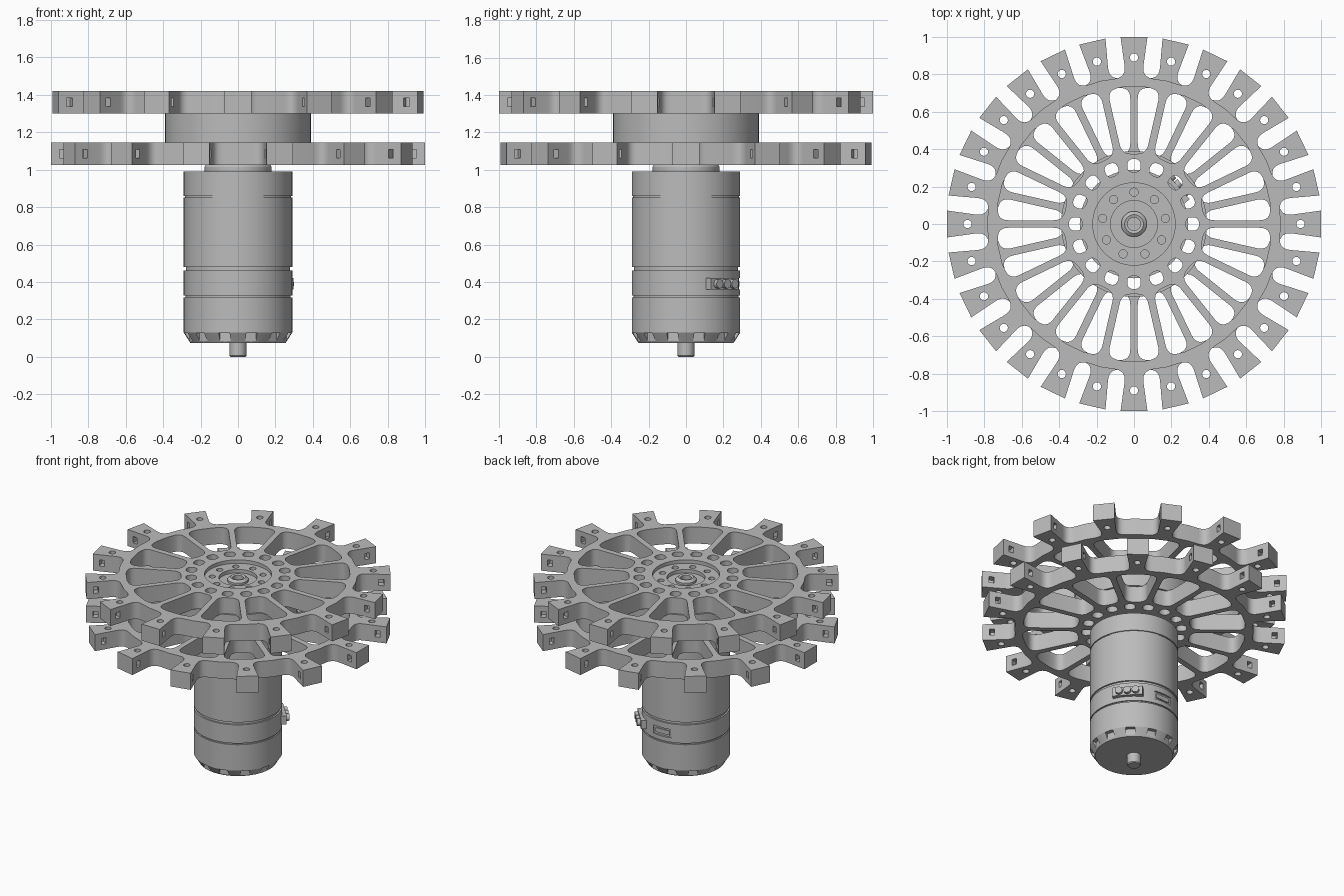
import bpy, bmesh, math
from mathutils import Vector, Matrix

if "Cube" in bpy.data.objects:
    bpy.data.objects.remove(bpy.data.objects["Cube"])

TAU = math.tau
TEETH = 14
PITCH = TAU / TEETH

metal = bpy.data.materials.new("grey_metal")
metal.use_nodes = True
GREY = (0.5, 0.5, 0.5, 1)
metal.diffuse_color = GREY
metal.node_tree.nodes["Principled BSDF"].inputs["Base Color"].default_value = GREY


def activate(ob):
    bpy.ops.object.select_all(action='DESELECT')
    ob.select_set(True)
    bpy.context.view_layer.objects.active = ob


def finish(ob):
    ob.data.materials.clear()
    ob.data.materials.append(metal)
    activate(ob)
    bpy.ops.object.shade_smooth_by_angle(angle=math.radians(30))
    return ob


def from_bmesh(name, bm):
    bmesh.ops.remove_doubles(bm, verts=bm.verts, dist=1e-5)
    bmesh.ops.recalc_face_normals(bm, faces=bm.faces)
    me = bpy.data.meshes.new(name)
    bm.to_mesh(me)
    bm.free()
    ob = bpy.data.objects.new(name, me)
    bpy.context.collection.objects.link(ob)
    return ob


def polar(r, a):
    return Vector((r * math.cos(a), r * math.sin(a)))


def local(u, v, a):
    """Radial distance u and sideways offset v, turned to angle a."""
    return Matrix.Rotation(a, 2) @ Vector((u, v))


def fillet(corners, steps=6):
    """Round each (point, cut length) corner of a closed outline."""
    out = []
    for i, (p, d) in enumerate(corners):
        if d == 0:
            out.append(p)
            continue
        a = p + (corners[i - 1][0] - p).normalized() * d
        b = p + (corners[(i + 1) % len(corners)][0] - p).normalized() * d
        for k in range(steps + 1):
            t = k / steps
            out.append(a * (1 - t) ** 2 + p * 2 * t * (1 - t) + b * t * t)
    return out


def circle(r, centre=Vector((0, 0)), n=24):
    return [centre + polar(r, TAU * k / n) for k in range(n)]


def plate(name, outlines, z0, z1):
    """Flat plate from an outer outline and any number of holes."""
    cu = bpy.data.curves.new(name, 'CURVE')
    cu.dimensions = '2D'
    cu.fill_mode = 'BOTH'
    cu.extrude = (z1 - z0) / 2
    for pts in outlines:
        sp = cu.splines.new('POLY')
        sp.points.add(len(pts) - 1)
        for q, p in zip(sp.points, pts):
            q.co = (p.x, p.y, 0, 1)
        sp.use_cyclic_u = True
    ob = bpy.data.objects.new(name, cu)
    bpy.context.collection.objects.link(ob)
    activate(ob)
    bpy.ops.object.convert(target='MESH')
    ob = bpy.context.view_layer.objects.active
    bm = bmesh.new()
    bm.from_mesh(ob.data)
    bmesh.ops.remove_doubles(bm, verts=bm.verts, dist=1e-5)
    bmesh.ops.translate(bm, verts=bm.verts, vec=(0, 0, (z0 + z1) / 2))
    bmesh.ops.recalc_face_normals(bm, faces=bm.faces)
    bm.to_mesh(ob.data)
    bm.free()
    return ob


def lathe(name, profile, n=64):
    bm = bmesh.new()
    vs = [bm.verts.new((r, 0, z)) for r, z in profile]
    es = [bm.edges.new(pair) for pair in zip(vs, vs[1:])]
    bmesh.ops.spin(bm, geom=vs + es, cent=(0, 0, 0), axis=(0, 0, 1),
                   angle=TAU, steps=n, use_duplicate=False)
    return from_bmesh(name, bm)


def boxes(name, angles, r, z, size):
    """Boxes facing outward at the given angles, joined in one object."""
    bm = bmesh.new()
    for a in angles:
        m = Matrix.Rotation(a, 4, 'Z') @ Matrix.Translation((r, 0, z)) @ Matrix.Diagonal((*size, 1))
        bmesh.ops.create_cube(bm, size=1, matrix=m)
    return from_bmesh(name, bm)


def cut(ob, cutter):
    mod = ob.modifiers.new("cut", 'BOOLEAN')
    mod.operation = 'DIFFERENCE'
    mod.solver = 'EXACT'
    mod.object = cutter
    activate(ob)
    bpy.ops.object.modifier_apply(modifier=mod.name)
    bpy.data.objects.remove(cutter)


def wheel(name, phase, z0, z1):
    rim, holes = [], []
    angles = [phase + PITCH * i for i in range(TEETH)]
    for a in angles:
        # flared tooth and the valley after it
        rim += [(local(0.785, -0.042, a), 0.06), (local(1, -0.072, a), 0),
                (local(1, 0.072, a), 0), (local(0.785, 0.042, a), 0.06),
                (polar(0.785, a + PITCH / 2), 0)]
        holes.append(circle(0.022, polar(0.89, a), 16))
        # opening behind the tooth, between two spokes that meet the valleys
        s, e = a - PITCH / 2, a + PITCH / 2
        holes.append(fillet([
            (local(0.38, 0.02, s), 0.05), (local(0.73, 0.02, s), 0.06),
            (polar(0.735, s + PITCH * 0.35), 0), (polar(0.735, s + PITCH * 0.65), 0),
            (local(0.73, -0.02, e), 0.06), (local(0.38, -0.02, e), 0.05)]))
    # ring of short slots around the hub
    for k in range(16):
        a = TAU * k / 16
        holes.append(fillet([(local(u, v, a), 0.033) for u, v in
                             ((0.277, -0.036), (0.347, -0.036), (0.347, 0.036), (0.277, 0.036))]))
    ob = plate(name, [fillet(rim)] + holes + [circle(0.22, n=64)], z0, z1)
    # square pockets in both flanks of each tooth
    flanks = [a + s for a in angles for s in (-0.06, 0.06)]
    cut(ob, boxes("pocket_cutter", flanks, 0.94, (z0 + z1) / 2, (0.034, 0.08, 0.045)))
    return finish(ob)


# Two toothed wheels, half a pitch apart
wheel("upper_wheel", math.pi / 2, 1.30, 1.42)
wheel("lower_wheel", 0, 1.025, 1.145)

# Spacer ring between the wheels
finish(plate("spacer_ring", [circle(0.39, n=64), circle(0.35, n=64)], 1.14, 1.305))

# Hub plate with its bolt holes, and the centre boss with a floor below the bolts
bolts = [circle(0.022, polar(0.17, math.pi / 2 + TAU * k / 9), 16) for k in range(9)]
finish(plate("hub_plate", [circle(0.222, n=64)] + bolts + [circle(0.125, n=48)], 1.33, 1.395))
finish(lathe("centre_boss", [(0, 1.36), (0.035, 1.36), (0.035, 1.395), (0.05, 1.40), (0.068, 1.385),
                             (0.068, 1.37), (0.127, 1.37), (0.127, 1.335), (0.222, 1.335),
                             (0.222, 1.30), (0.127, 1.30), (0.127, 1.03), (0, 1.03)]))

# Motor body with grooves and a chamfered base
body = lathe("motor_body", [
    (0, 0.075), (0.255, 0.075), (0.29, 0.13),
    (0.29, 0.318), (0.281, 0.318), (0.281, 0.328), (0.29, 0.328),
    (0.29, 0.462), (0.279, 0.462), (0.279, 0.48), (0.29, 0.48),
    (0.29, 0.852), (0.283, 0.852), (0.283, 0.86), (0.29, 0.86),
    (0.29, 0.99), (0, 0.99)])
# Notches around the base and a recess for the label
cut(body, boxes("notch_cutter", [TAU * (k + 0.5) / 12 for k in range(12)],
                0.29, 0.09, (0.06, 0.06, 0.075)))
LABEL = math.radians(92)
cut(body, boxes("recess_cutter", [LABEL], 0.30, 0.39, (0.05, 0.14, 0.06)))
finish(body)
finish(boxes("label_plate", [LABEL], 0.277, 0.39, (0.012, 0.11, 0.03)))
finish(lathe("motor_neck", [(0, 0.98), (0.18, 0.98), (0.18, 1.015), (0.17, 1.03), (0, 1.03)]))
finish(lathe("motor_shaft", [(0, 0), (0.04, 0), (0.045, 0.006), (0.045, 0.09), (0, 0.09)], 32))

# Connector block with three round terminals
PLUG = math.radians(42)
finish(boxes("connector_block", [PLUG], 0.285, 0.39, (0.05, 0.2, 0.062)))
for i, side in enumerate((-0.055, 0, 0.055)):
    bm = bmesh.new()
    m = (Matrix.Rotation(PLUG, 4, 'Z') @ Matrix.Translation((0.315, side, 0.39))
         @ Matrix.Rotation(math.pi / 2, 4, 'Y'))
    bmesh.ops.create_cone(bm, cap_ends=True, segments=20, radius1=0.024, radius2=0.024,
                          depth=0.035, matrix=m)
    finish(from_bmesh(f"connector_terminal_{i + 1}", bm))
